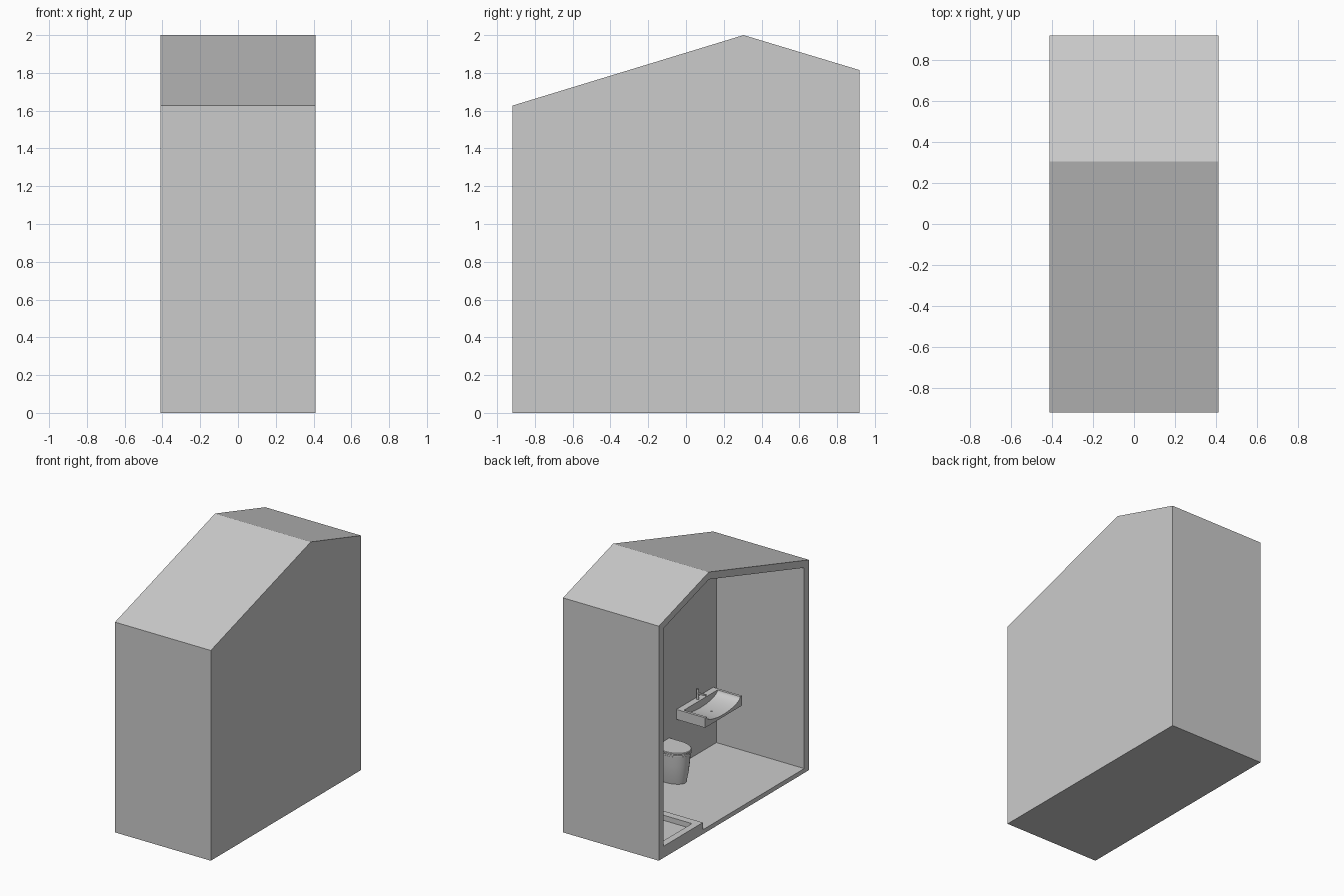
import bpy, bmesh, math

if "Cube" in bpy.data.objects:
    bpy.data.objects.remove(bpy.data.objects["Cube"])

WALL_X = 0.342      # inner face of the closed side wall
FLOOR = 0.034


def finish(name, bm, smooth=None):
    bmesh.ops.recalc_face_normals(bm, faces=bm.faces)
    me = bpy.data.meshes.new(name)
    bm.to_mesh(me)
    bm.free()
    ob = bpy.data.objects.new(name, me)
    bpy.context.collection.objects.link(ob)
    if smooth:
        bpy.ops.object.select_all(action='DESELECT')
        ob.select_set(True)
        bpy.context.view_layer.objects.active = ob
        bpy.ops.object.shade_smooth_by_angle(angle=math.radians(smooth))
    return ob


def loft(name, rings, smooth=None):
    """Skin equal-length closed rings and cap both ends."""
    bm = bmesh.new()
    rows = [[bm.verts.new(p) for p in r] for r in rings]
    n = len(rows[0])
    for a, b in zip(rows, rows[1:]):
        for i in range(n):
            j = (i + 1) % n
            bm.faces.new((a[i], a[j], b[j], b[i]))
    bm.faces.new(rows[0])
    bm.faces.new(rows[-1])
    return finish(name, bm, smooth)


def prism_x(name, yz, x0, x1, smooth=None):
    return loft(name, [[(x, y, z) for y, z in yz] for x in (x0, x1)], smooth)


def box(name, x0, x1, y0, y1, z0, z1):
    return prism_x(name, [(y0, z0), (y1, z0), (y1, z1), (y0, z1)], x0, x1)


def cylinder(name, x, y, z0, z1, r, r2=None, n=16):
    r2 = r if r2 is None else r2
    return loft(name, [[(x + q * math.cos(2 * math.pi * i / n),
                         y + q * math.sin(2 * math.pi * i / n), z)
                        for i in range(n)] for z, q in ((z0, r), (z1, r2))], 40)


def cut(ob, cutter):
    cutter.hide_render = True
    m = ob.modifiers.new("cut", 'BOOLEAN')
    m.operation, m.solver, m.object = 'DIFFERENCE', 'EXACT', cutter
    bpy.context.view_layer.objects.active = ob
    bpy.ops.object.modifier_apply(modifier=m.name)
    bpy.data.objects.remove(cutter)


# Room shell: gabled block, hollow and open on the left side
outer = [(-0.918, 0), (0.918, 0), (0.918, 1.815), (0.305, 2), (-0.918, 1.627)]
inner = [(-0.86, FLOOR), (0.86, FLOOR), (0.86, 1.776), (0.305, 1.943), (-0.86, 1.588)]
shell = prism_x("room_shell", outer, -0.41, 0.41)
cut(shell, prism_x("room_cutter", inner, -0.6, WALL_X))

# Shower tray: raised platform with a recessed basin
tray = box("shower_tray", -0.41, WALL_X, 0.38, 0.862, FLOOR - 0.004, 0.09)
cut(tray, box("tray_cutter", -0.357, 0.29, 0.438, 0.805, 0.05, 0.2))
cylinder("shower_drain", -0.03, 0.62, 0.048, 0.054, 0.025)

# Shower fitting on the closed wall
cylinder("shower_riser", WALL_X - 0.025, 0.62, 0.55, 1.22, 0.008)
box("shower_arm", 0.17, WALL_X, 0.612, 0.628, 1.21, 1.226)
cylinder("shower_head", 0.17, 0.62, 1.19, 1.21, 0.05)
box("shower_mixer", WALL_X - 0.04, WALL_X, 0.575, 0.665, 0.53, 0.555)

# Washbasin: rear deck plus a scooped front, cut as an arc in profile
SY, TOP, BOTTOM, HALF = -0.597, 0.477, 0.4, 0.225
box("basin_deck", 0.292, WALL_X, SY - HALF, SY + HALF, BOTTOM, TOP)
arc = [(SY - 0.205 * math.cos(math.pi * i / 20),
        TOP - 0.058 * math.sin(math.pi * i / 20)) for i in range(21)]
profile = [(SY + HALF, TOP), (SY + HALF, BOTTOM), (SY - HALF, BOTTOM), (SY - HALF, TOP)]
prism_x("basin_scoop", profile + arc, 0.097, 0.292, 30)
cylinder("basin_drain", 0.2, SY, 0.415, 0.422, 0.012)

# Tap
cylinder("tap_post", 0.318, SY, TOP, TOP + 0.08, 0.009)
box("tap_spout", 0.245, 0.318, SY - 0.006, SY + 0.006, TOP + 0.042, TOP + 0.054)


# Toilet: D-shaped rings, flat at the wall and rounded at the front
def d_ring(front, half, z, n=14):
    mid = front + 0.13
    pts = [(WALL_X, -0.185 + half, z)]
    for i in range(n + 1):
        a = math.pi * i / n
        pts.append((mid - 0.13 * math.sin(a), -0.185 + half * math.cos(a), z))
    return pts + [(WALL_X, -0.185 - half, z)]


loft("toilet_bowl", [d_ring(f, h, z) for f, h, z in
                     ((0.135, 0.074, FLOOR), (0.122, 0.086, 0.10),
                      (0.112, 0.094, 0.18), (0.106, 0.098, 0.258))], 35)
loft("toilet_seat", [d_ring(0.1, 0.103, z) for z in (0.262, 0.274)], 35)
loft("toilet_gap", [d_ring(0.108, 0.096, z) for z in (0.256, 0.28)], 35)
loft("toilet_lid", [d_ring(f, h, z) for f, h, z in
                    ((0.1, 0.103, 0.276), (0.1, 0.103, 0.286), (0.104, 0.1, 0.29))], 35)
